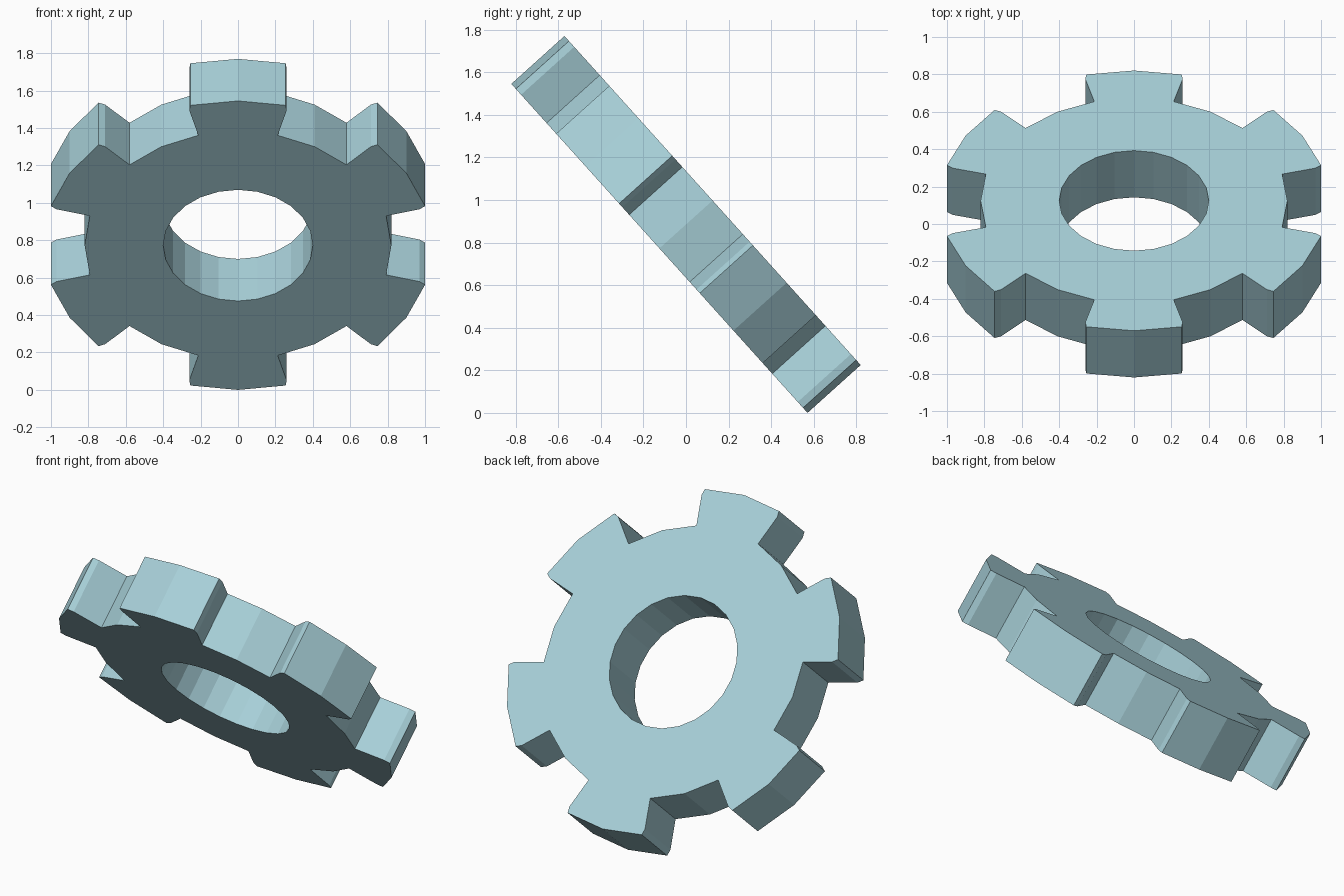
import bpy, bmesh, math
from mathutils import Matrix

if "Cube" in bpy.data.objects:
    bpy.data.objects.remove(bpy.data.objects["Cube"])

TEETH, THICK = 6, 0.336
R_HOLE, R_ROOT, R_SIDE, R_TIP = 0.40, 0.82, 1.005, 1.0395
TILT = -48

mat = bpy.data.materials.new("pale blue")
mat.diffuse_color = (0.39, 0.63, 0.69, 1)
mat.use_nodes = True
mat.node_tree.nodes["Principled BSDF"].inputs["Base Color"].default_value = mat.diffuse_color

bm = bmesh.new()


def polar(r, deg):
    a = math.radians(deg)
    return bm.verts.new((r * math.cos(a), r * math.sin(a), -THICK / 2))


# flat ring between the bore and the root circle, in 15 degree steps
n = TEETH * 4
hole = [polar(R_HOLE, 15 * i) for i in range(n)]
root = [polar(R_ROOT, 15 * i) for i in range(n)]
for i in range(n):
    j = (i + 1) % n
    bm.faces.new((hole[i], root[i], root[j], hole[j]))

# teeth centred on 30, 90, 150 ... degrees with slightly bevelled tips
for k in range(TEETH):
    c = 4 * k + 2
    mid = 15 * c
    crown = [polar(R_SIDE, mid - 15), polar(R_TIP, mid - 14.2), polar(R_TIP, mid),
             polar(R_TIP, mid + 14.2), polar(R_SIDE, mid + 15)]
    bm.faces.new([root[c - 1]] + crown + [root[(c + 1) % n], root[c]])

# thicken, then tilt and stand on the ground
base = bm.faces[:]
ext = bmesh.ops.extrude_face_region(bm, geom=base, use_keep_orig=True)
top = [g for g in ext["geom"] if isinstance(g, bmesh.types.BMVert)]
bmesh.ops.translate(bm, verts=top, vec=(0, 0, THICK))
bmesh.ops.recalc_face_normals(bm, faces=bm.faces[:])
bm.transform(Matrix.Rotation(math.radians(TILT), 4, 'X'))
low = min(v.co.z for v in bm.verts)
bm.transform(Matrix.Translation((0, 0, -low)))

mesh = bpy.data.meshes.new("gear_wheel")
bm.to_mesh(mesh)
bm.free()
mesh.materials.append(mat)
gear = bpy.data.objects.new("gear_wheel", mesh)
bpy.context.collection.objects.link(gear)
